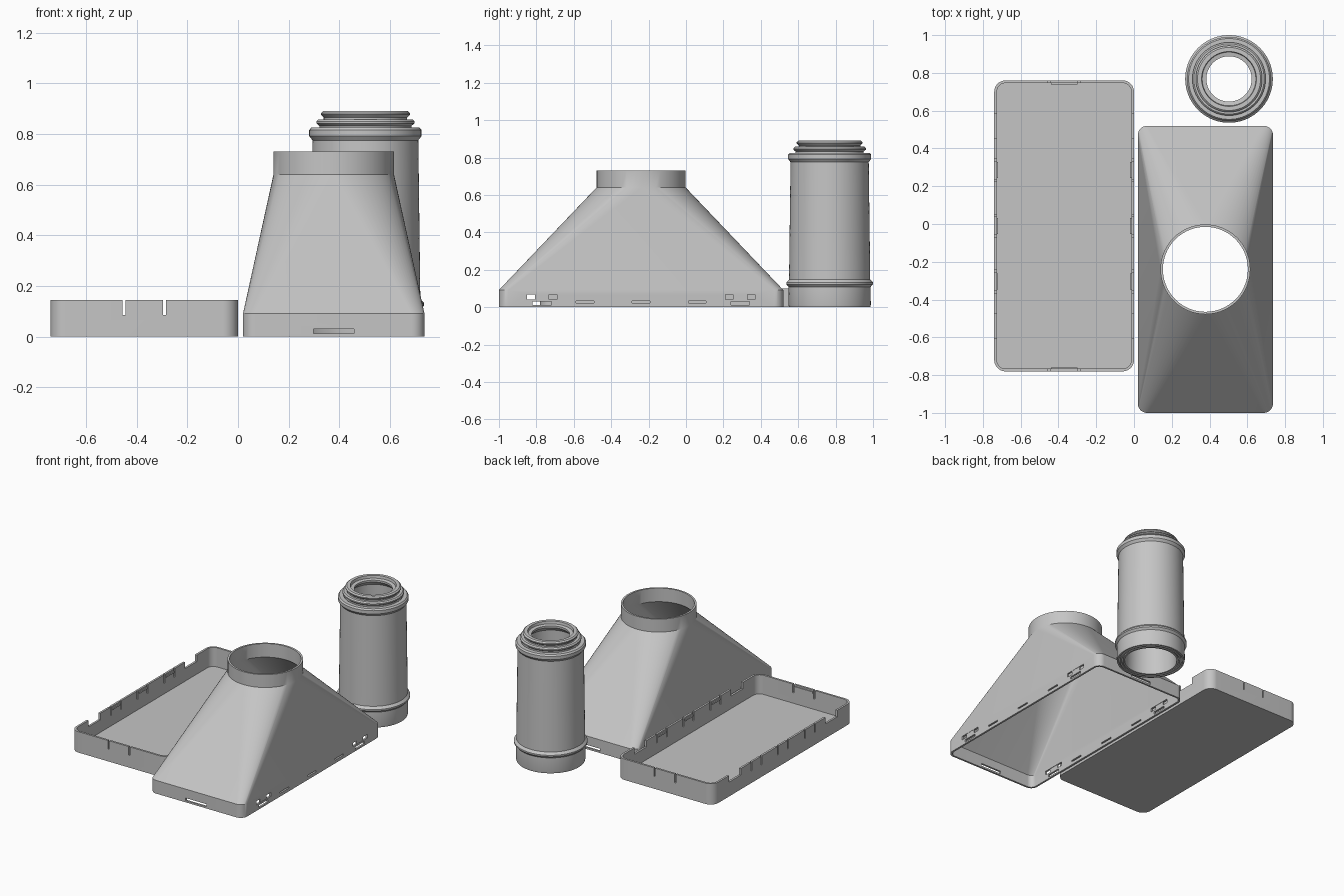
import bpy, bmesh, math
from mathutils import Matrix, Vector

if "Cube" in bpy.data.objects:
    bpy.data.objects.remove(bpy.data.objects["Cube"])

grey = bpy.data.materials.new("light grey plastic")
grey.diffuse_color = (0.56, 0.56, 0.56, 1)
grey.use_nodes = True
grey.node_tree.nodes["Principled BSDF"].inputs["Base Color"].default_value = grey.diffuse_color


def finish(bm, name, angle=30):
    bmesh.ops.remove_doubles(bm, verts=bm.verts[:], dist=1e-5)
    bmesh.ops.recalc_face_normals(bm, faces=bm.faces[:])
    me = bpy.data.meshes.new(name)
    bm.to_mesh(me)
    bm.free()
    ob = bpy.data.objects.new(name, me)
    bpy.context.collection.objects.link(ob)
    me.materials.append(grey)
    smooth(ob, angle)
    return ob


def smooth(ob, angle=30):
    bpy.ops.object.select_all(action='DESELECT')
    ob.select_set(True)
    bpy.context.view_layer.objects.active = ob
    bpy.ops.object.shade_smooth_by_angle(angle=math.radians(angle))


def rounded(cx, cy, hx, hy, r, z, n=14):
    """Rounded rectangle ring; a circle when hx = hy = r."""
    pts = []
    for q, (sx, sy) in enumerate([(1, 1), (-1, 1), (-1, -1), (1, -1)]):
        for i in range(n + 1):
            a = (q + i / n) * math.pi / 2
            pts.append((cx + sx * (hx - r) + r * math.cos(a),
                        cy + sy * (hy - r) + r * math.sin(a), z))
    return pts


def loft(rings, name, closed):
    bm = bmesh.new()
    vs = [[bm.verts.new(p) for p in ring] for ring in rings]
    n = len(vs[0])
    pairs = list(zip(vs, vs[1:])) + ([(vs[-1], vs[0])] if closed else [])
    for a, b in pairs:
        for i in range(n):
            j = (i + 1) % n
            bm.faces.new((a[i], a[j], b[j], b[i]))
    if not closed:
        bm.faces.new(vs[0][::-1])
        bm.faces.new(vs[-1])
    return finish(bm, name)


def boxes(specs, name):
    """Several boxes in one object, each given as (centre, size)."""
    bm = bmesh.new()
    for c, s in specs:
        bmesh.ops.create_cube(bm, size=1, matrix=Matrix.Translation(c) @ Matrix.Diagonal(Vector(s)).to_4x4())
    return finish(bm, name)


def cut(ob, specs):
    cutter = boxes(specs, "cutter")
    cutter.hide_render = True
    mod = ob.modifiers.new("cut", 'BOOLEAN')
    mod.operation, mod.solver, mod.object = 'DIFFERENCE', 'EXACT', cutter
    bpy.context.view_layer.objects.active = ob
    bpy.ops.object.modifier_apply(modifier=mod.name)
    bpy.data.objects.remove(cutter)
    smooth(ob)


def tube(profile, name, cx, cy, seg=72):
    """Closed radius/height profile turned about a vertical axis."""
    rings = [rounded(cx, cy, r, r, r, z, seg // 4) for r, z in profile]
    return loft(rings, name, True)


# Tray: open box with rounded corners
TX, TY, HX, HY, H, W = -0.37, -0.01, 0.37, 0.77, 0.145, 0.014
tray = loft([rounded(TX, TY, HX, HY, 0.06, 0),
             rounded(TX, TY, HX, HY, 0.06, H),
             rounded(TX, TY, HX - W, HY - W, 0.06 - W, H),
             rounded(TX, TY, HX - W, HY - W, 0.06 - W, 0.012)], "tray", False)

# Slits beside the snap tongues, latch notches, and the ridges on the tongues
cuts, ridges = [], []
for s in (-1, 1):
    wy = TY + s * (HY - W / 2)
    for dx in (-0.08, 0.08):
        cuts.append(((TX + dx, wy, 0.125), (0.011, 0.05, 0.08)))
    ridges.append(((TX, wy - s * 0.009, 0.128), (0.14, 0.01, 0.012)))
    wx = TX + s * (HX - W / 2)
    for dy in (-0.295, 0, 0.295):
        for e in (-0.055, 0.055):
            cuts.append(((wx, TY + dy + e, 0.125), (0.05, 0.011, 0.08)))
        ridges.append(((wx - s * 0.009, TY + dy, 0.128), (0.01, 0.085, 0.012)))
    for dy in (-0.53, 0.53):
        cuts.append(((wx, TY + dy, 0.15), (0.05, 0.13, 0.10)))
cut(tray, cuts)
boxes(ridges, "tray_snap_ridges")

# Hood: rectangular skirt lofted to a round neck, hollow right through
CX, CY, SX, SY, R = 0.378, -0.24, 0.358, 0.76, 0.238
T = 0.013
hood = loft([rounded(CX, CY, SX, SY, 0.05, 0),
             rounded(CX, CY, SX, SY, 0.05, 0.092),
             rounded(CX, CY, R, R, R, 0.64),
             rounded(CX, CY, R, R, R, 0.73),
             rounded(CX, CY, R - T, R - T, R - T, 0.73),
             rounded(CX, CY, R - T, R - T, R - T, 0.636),
             rounded(CX, CY, SX - T, SY - T, 0.05 - T, 0.088),
             rounded(CX, CY, SX - T, SY - T, 0.05 - T, 0)], "hood", True)

# Snap slots and latch windows in the skirt
cuts, bars = [], []
for s in (-1, 1):
    cuts.append(((CX, CY + s * SY, 0.021), (0.16, 0.06, 0.018)))
    wx = CX + s * SX
    for dy in (-0.30, 0, 0.30):
        cuts.append(((wx, CY + dy, 0.027), (0.06, 0.095, 0.010)))
    for dy in (-0.53, 0.53):
        cuts.append(((wx, CY + dy, 0.020), (0.06, 0.10, 0.018)))
        cuts.append(((wx, CY + dy, 0.054), (0.06, 0.16, 0.026)))
        bars.append(((wx - s * 0.006, CY + dy, 0.054), (0.008, 0.075, 0.03)))
cut(hood, cuts)
boxes(bars, "hood_latch_bars")

# Telescopic hose: three nested tapering tubes with snap rings
HXC, HYC = 0.503, 0.768
tube([(0.217, 0), (0.220, 0.012), (0.219, 0.108), (0.232, 0.122), (0.232, 0.132),
      (0.217, 0.148), (0.209, 0.775), (0.222, 0.792), (0.222, 0.815), (0.214, 0.825),
      (0.188, 0.825), (0.188, 0.80), (0.198, 0.77), (0.206, 0.0)], "outer_hose_tube", HXC, HYC)
tube([(0.200, 0), (0.196, 0.15), (0.182, 0.80), (0.182, 0.832), (0.194, 0.842),
      (0.194, 0.850), (0.186, 0.858), (0.168, 0.858), (0.168, 0.80),
      (0.187, 0)], "middle_hose_tube", HXC, HYC)
tube([(0.181, 0), (0.165, 0.80), (0.165, 0.865), (0.176, 0.876), (0.176, 0.882),
      (0.167, 0.89), (0.145, 0.89), (0.142, 0.872), (0.120, 0.868), (0.120, 0.855),
      (0.150, 0.825), (0.168, 0)], "inner_hose_tube", HXC, HYC)
